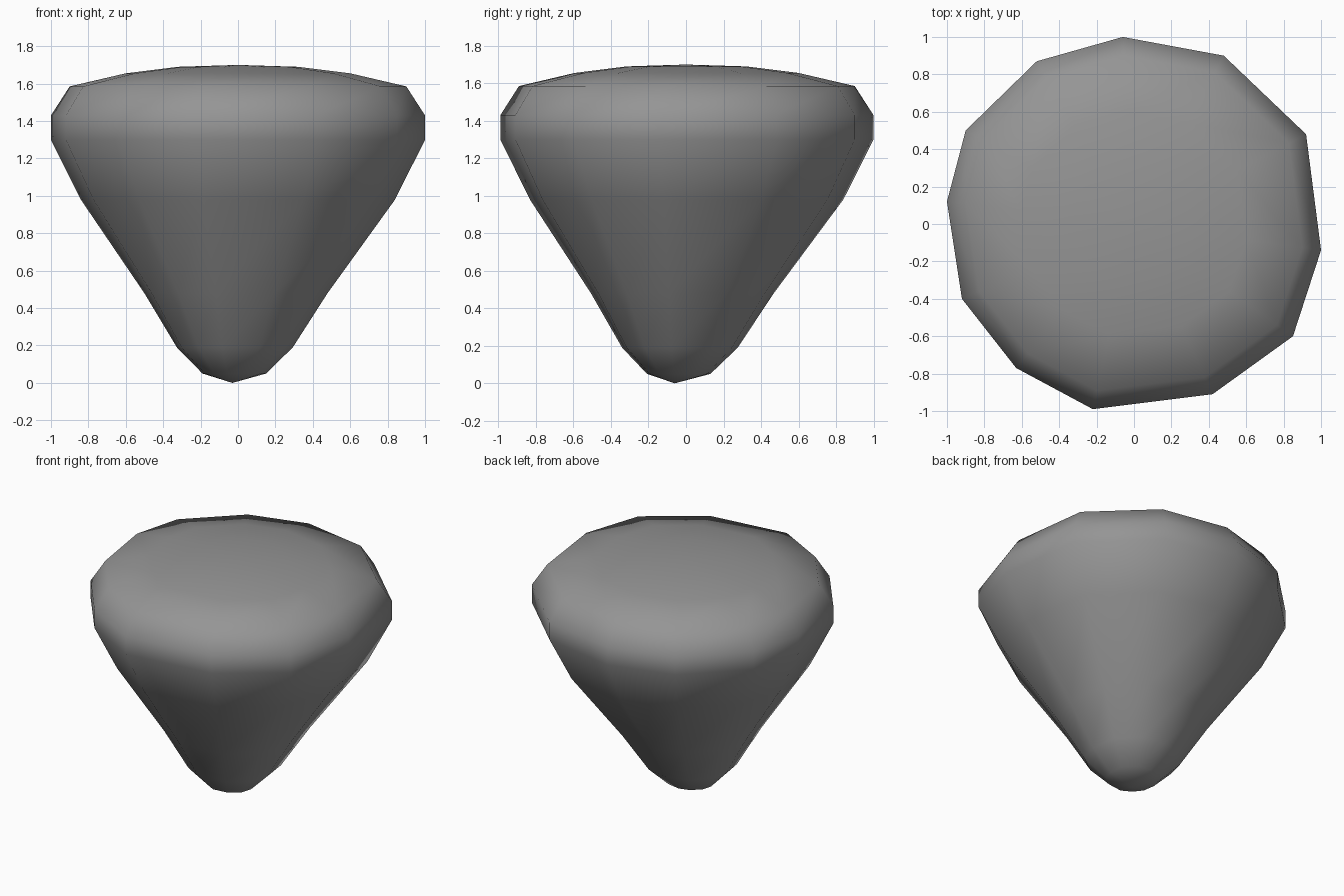
import bpy
import bmesh

cube = bpy.data.objects.get("Cube")
if cube:
    bpy.data.objects.remove(cube)

# Uneven twelve-sided rim, counter-clockwise
RIM = [(1.0, -.14), (.92, .48), (.48, .9), (-.06, 1.0), (-.52, .87), (-.9, .5),
       (-1.0, .12), (-.92, -.4), (-.63, -.77), (-.22, -.99), (.42, -.91), (.85, -.6)]

# Ring scale and height, from the blunt tip to the shallow domed top
PROFILE = [(.17, .05), (.31, .19), (.49, .48), (.84, .98), (1, 1.3),
           (1, 1.43), (.9, 1.585), (.6, 1.655), (.32, 1.69)]
TIP = (-.03, -.06)


def make_stone():
    bm = bmesh.new()
    rings = []
    for scale, z in PROFILE:
        lean = max(0, 1 - z) * .7
        rings.append([bm.verts.new((x * scale + TIP[0] * lean,
                                    y * scale + TIP[1] * lean, z)) for x, y in RIM])
    tip = bm.verts.new((*TIP, 0))
    crown = bm.verts.new((0, 0, 1.7))
    n = len(RIM)
    for i in range(n):
        j = (i + 1) % n
        for low, high in zip(rings, rings[1:]):
            bm.faces.new((low[i], low[j], high[j], high[i]))
        bm.faces.new((tip, rings[0][j], rings[0][i]))
        bm.faces.new((crown, rings[-1][i], rings[-1][j]))
    for face in bm.faces:
        face.smooth = True
    mesh = bpy.data.meshes.new("stone")
    bm.to_mesh(mesh)
    bm.free()
    stone = bpy.data.objects.new("stone", mesh)
    bpy.context.collection.objects.link(stone)
    return stone


# Plain grey stone
grey = bpy.data.materials.new("stone grey")
grey.use_nodes = True
colour = (.3, .3, .3, 1)
grey.diffuse_color = colour
grey.node_tree.nodes["Principled BSDF"].inputs["Base Color"].default_value = colour

make_stone().data.materials.append(grey)
